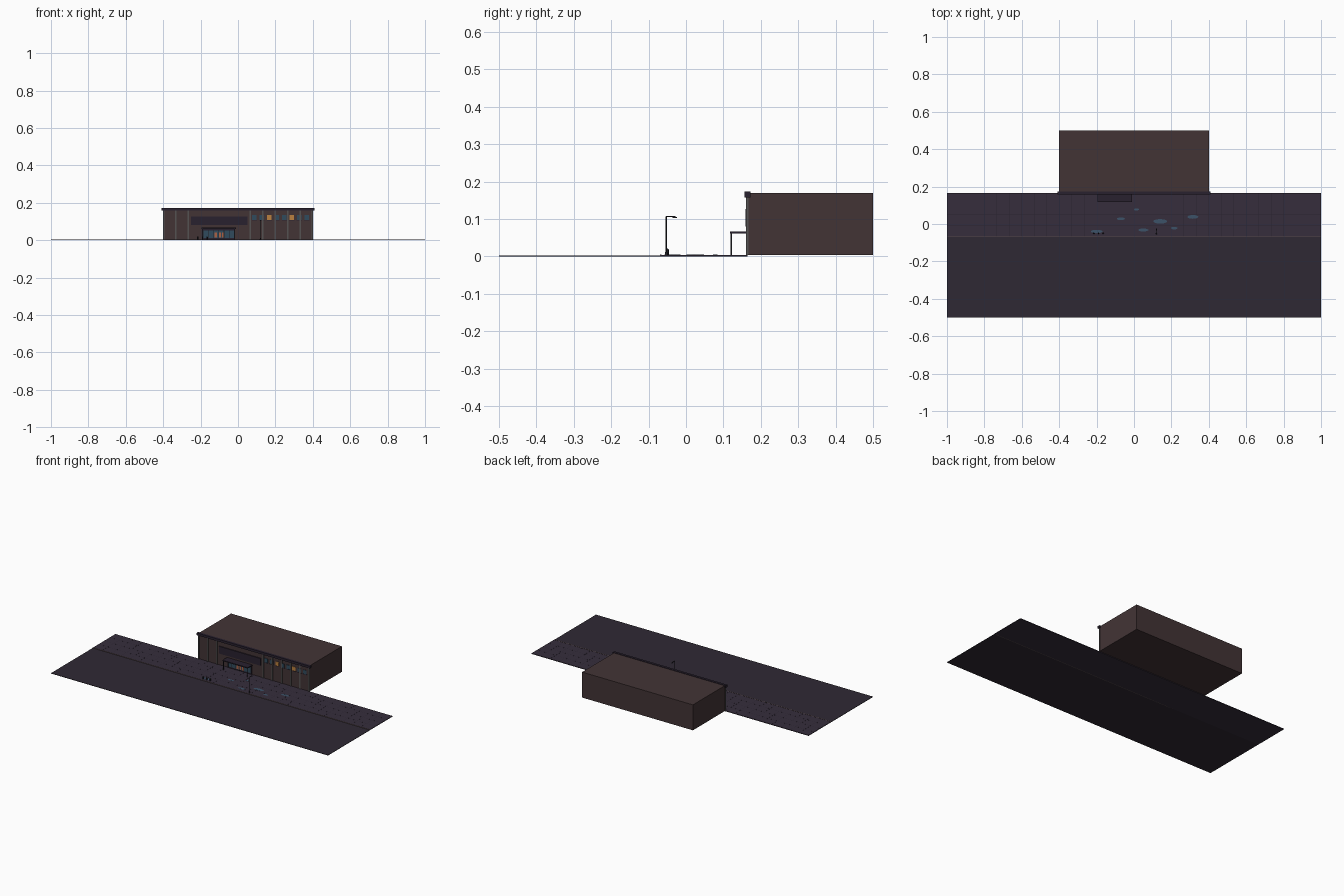
import bpy, bmesh, math

if "Cube" in bpy.data.objects:
    bpy.data.objects.remove(bpy.data.objects["Cube"])

def mat(name, r, g, b):
    m = bpy.data.materials.new(name)
    m.diffuse_color = (r, g, b, 1)
    m.use_nodes = True
    m.node_tree.nodes["Principled BSDF"].inputs["Base Color"].default_value = m.diffuse_color
    return m

WALL = mat("wall", .055, .034, .036)
ROAD = mat("road", .028, .022, .034)
PAVE = mat("pavement", .037, .027, .045)
JOINT = mat("joint", .022, .017, .03)
KERB = mat("kerb", .10, .07, .07)
TRIM = mat("trim", .022, .015, .028)
PILASTER = mat("pilaster", .09, .085, .085)
GLASS = mat("glass", .03, .07, .11)
WARM = mat("warm_light", .5, .22, .05)
RED = mat("warm_display", .4, .12, .06)
METAL = mat("metal", .015, .015, .02)
WATER = mat("water", .045, .085, .14)

def finish(bm, name, m):
    me = bpy.data.meshes.new(name)
    bm.to_mesh(me)
    bm.free()
    ob = bpy.data.objects.new(name, me)
    bpy.context.collection.objects.link(ob)
    me.materials.append(m)
    return ob

def box(name, m, x, y, z):
    """Box from (min, max) pairs on each axis."""
    bm = bmesh.new()
    bmesh.ops.create_cube(bm, size=1)
    for v in bm.verts:
        v.co = [lo + (hi - lo) * (c + .5) for c, (lo, hi) in zip(v.co, (x, y, z))]
    return finish(bm, name, m)

def cylinder(name, m, x, y, z0, z1, r, n=10, ry=None, r2=None):
    bm = bmesh.new()
    bmesh.ops.create_cone(bm, cap_ends=True, segments=n, radius1=r,
                          radius2=r if r2 is None else r2, depth=z1 - z0)
    bmesh.ops.scale(bm, vec=(1, (ry or r) / r, 1), verts=bm.verts)
    bmesh.ops.translate(bm, vec=(x, y, (z0 + z1) / 2), verts=bm.verts)
    return finish(bm, name, m)

def around(c, half):
    return (c - half, c + half)

# Ground: road, pavement, kerb
FRONT, TOP = .165, .004
box("road", ROAD, (-1, 1), (-.5, -.067), (0, .0025))
box("pavement", PAVE, (-1, 1), (-.067, FRONT), (0, TOP))
box("kerb", KERB, (-1, 1), (-.07, -.066), (0, .0048))

# Paving joints
for i in range(1, 30):
    box("paving_joint_cross", JOINT, around(-1 + i / 15, .0008), (-.066, FRONT), (.003, TOP + .0002))
for i in range(1, 4):
    box("paving_joint_long", JOINT, (-1, 1), around(-.067 + i * .058, .0008), (.003, TOP + .0002))

# Puddles
for x, y, rx, ry in [(-.2, -.04, .031, .009), (-.07, .028, .022, .007), (.013, .078, .014, .006),
                     (.14, .014, .037, .012), (.05, -.032, .027, .008), (.215, -.022, .018, .007),
                     (.315, .038, .029, .01)]:
    cylinder("puddle", WATER, x, y, .003, TOP + .0006, rx, 24, ry)

# Building mass and parapet
box("building", WALL, (-.4, .4), (FRONT, .5), (TOP, .17))
box("parapet", TRIM, (-.408, .408), (.157, .173), (.158, .173))

# Pilasters, skipping the entrance bay
for i in range(13):
    if i not in (3, 4, 5, 6):
        x = min(max(-.4 + i / 15, -.397), .397)
        box("pilaster", PILASTER, around(x, .004), (.161, .167), (TOP, .158))

# Blank sign board
box("sign_board", TRIM, (-.25, .052), (.159, .166), (.08, .127))

# Upper windows, two of them lit
for i in range(8):
    x = .088 + i * .04
    box("window", WARM if i in (2, 5) else GLASS, around(x, .012), (.1625, .167), (.109, .135))
    box("window_sill", TRIM, around(x, .014), (.1615, .167), (.106, .109))

# Shop front: glazing, mullions, lit displays
box("shop_frame", TRIM, (-.19, -.015), (.163, .167), (TOP, .06))
box("shop_glass", GLASS, (-.185, -.02), (.162, .166), (.012, .052))
for i in range(7):
    box("shop_mullion", METAL, around(-.185 + i * .0275, .0015), (.161, .166), (TOP, .055))
for x in (-.118, -.098, -.078):
    box("display_panel", RED, around(x, .007), (.1612, .166), (.013, .04))

# Entrance canopy and posts
box("canopy", TRIM, (-.195, -.012), (.117, FRONT), (.061, .067))
for x in (-.19, -.017):
    box("canopy_post", METAL, around(x, .0015), around(.121, .0015), (TOP, .062))

# Street lamp
LX, LY = .12, -.053
cylinder("lamp_base", METAL, LX, LY, TOP, .012, .004, 12, r2=.0025)
cylinder("lamp_pole", METAL, LX, LY, TOP, .107, .0016)
box("lamp_arm", METAL, around(LX, .0012), (LY - .001, -.028), (.105, .1075))
box("lamp_head", METAL, around(LX, .003), (-.036, -.024), (.102, .1055))

# Bollards
for x in (-.215, -.19, -.165):
    cylinder("bollard", METAL, x, -.05, TOP, .018, .004)
    cylinder("bollard_cap", METAL, x, -.05, .018, .021, .0035, r2=.0015)
